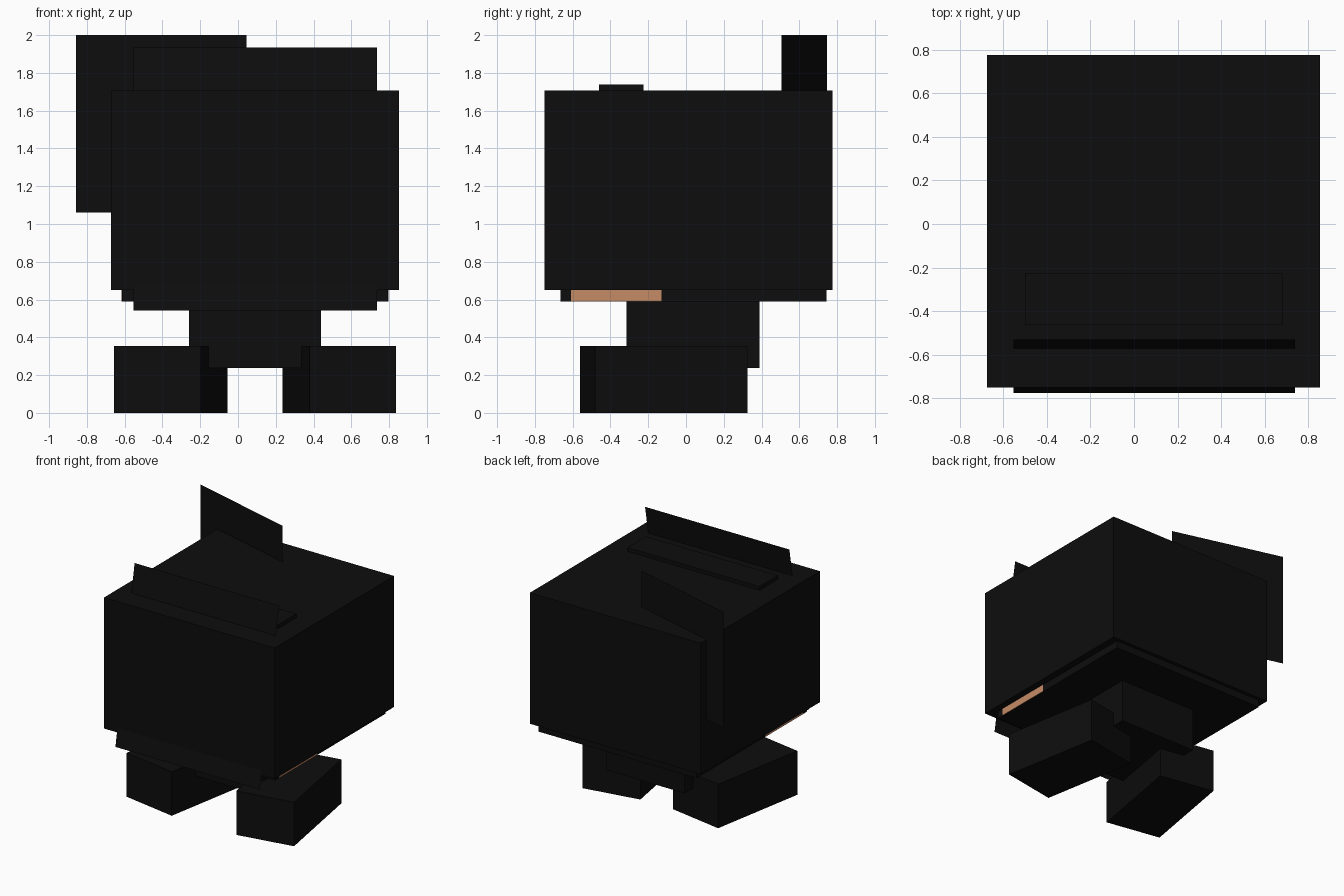
import bpy
import bmesh
import math
from mathutils import Matrix, Vector

if "Cube" in bpy.data.objects:
    bpy.data.objects.remove(bpy.data.objects["Cube"], do_unlink=True)


def material(name, rgb):
    mat = bpy.data.materials.new(name)
    mat.use_nodes = True
    colour = (*rgb, 1.0)
    mat.diffuse_color = colour
    mat.node_tree.nodes["Principled BSDF"].inputs["Base Color"].default_value = colour
    return mat


BLACK = material("black", (0.004, 0.004, 0.004))
TAN = material("tan", (0.56, 0.26, 0.13))


def add_object(name, bm, mat):
    mesh = bpy.data.meshes.new(name)
    bm.to_mesh(mesh)
    bm.free()
    mesh.materials.append(mat)
    obj = bpy.data.objects.new(name, mesh)
    bpy.context.collection.objects.link(obj)
    return obj


def box(name, low, high, mat=BLACK, turn=0.0):
    """Box between two corners, turned about its own vertical axis."""
    low, high = Vector(low), Vector(high)
    centre = (low + high) / 2
    bm = bmesh.new()
    bmesh.ops.create_cube(bm, size=1.0, matrix=Matrix.Diagonal((*(high - low), 1.0)))
    obj = add_object(name, bm, mat)
    obj.location = centre
    obj.rotation_euler.z = turn
    return obj


def sheet(name, corners):
    """Single flat sheet without thickness."""
    bm = bmesh.new()
    bm.faces.new([bm.verts.new(c) for c in corners])
    return add_object(name, bm, BLACK)


MID_X = 0.09  # symmetry line of the body

# Head: inner block showing below a larger outer shell
box("inner_head", (-0.615, -0.665, 0.59), (0.795, 0.745, 1.66))
box("outer_head", (-0.673, -0.75, 0.65), (0.853, 0.775, 1.708))
box("top_slab", (-0.5, -0.46, 1.68), (0.68, -0.224, 1.738))

# Torso
box("torso", (-0.26, -0.314, 0.238), (0.44, 0.388, 0.60))

# Mirrored pairs: feet with toes turned out, and skin plates on the jaw sides
for side, label in ((-1, "right"), (1, "left")):
    x, y = MID_X + side * 0.447, -0.118
    box(label + "_foot", (x - 0.233, y - 0.41, 0.0), (x + 0.233, y + 0.41, 0.355),
        turn=side * math.radians(10))
    x = MID_X + side * 0.705
    box(label + "_jaw_patch", (x - 0.003, -0.61, 0.591), (x + 0.003, -0.13, 0.651), TAN)

# Tilted front sheet, rising through the head
sheet("front_panel", [(-0.553, -0.775, 0.543), (0.737, -0.775, 0.543),
                      (0.737, -0.53, 1.935), (-0.553, -0.53, 1.935)])

# Upright rear sheet, turned about the vertical
sheet("rear_fin", [(-0.857, 0.747, 1.062), (0.046, 0.505, 1.062),
                   (0.046, 0.505, 2.0), (-0.857, 0.747, 2.0)])
